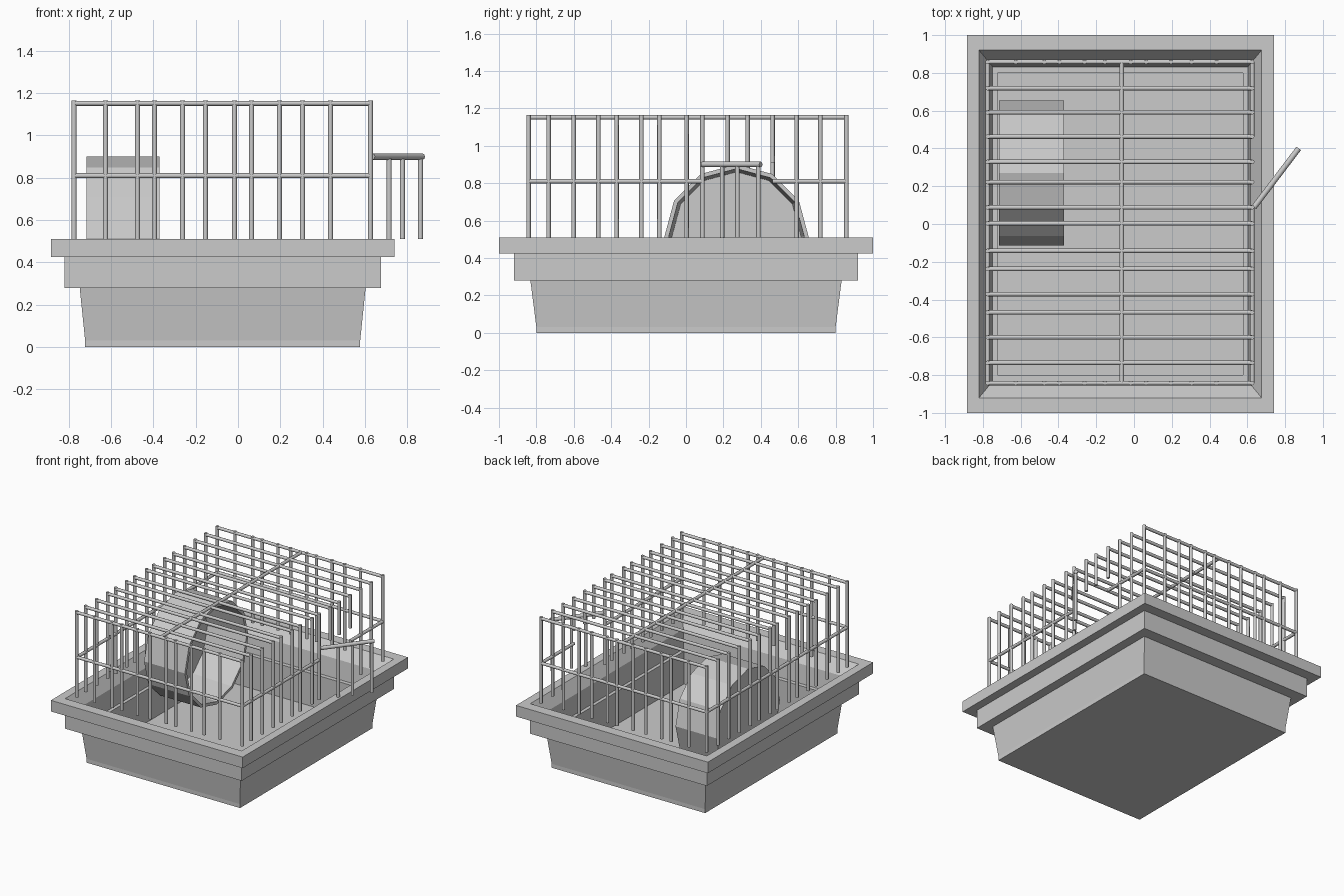
import bpy, bmesh, math
from mathutils import Vector

if "Cube" in bpy.data.objects:
    bpy.data.objects.remove(bpy.data.objects["Cube"])

R = 0.012          # wire radius
LOW, TOP, MID = 0.505, 1.165, 0.81
X0, X1 = -0.775, 0.626
Y0, Y1 = -0.842, 0.858


def finish(bm, name):
    bmesh.ops.recalc_face_normals(bm, faces=bm.faces)
    me = bpy.data.meshes.new(name)
    bm.to_mesh(me)
    bm.free()
    ob = bpy.data.objects.new(name, me)
    bpy.context.collection.objects.link(ob)
    return ob


def loft(name, rings, caps):
    """Join closed rings of points; cap the first and last if asked."""
    bm = bmesh.new()
    loops = [[bm.verts.new(p) for p in ring] for ring in rings]
    for a, b in zip(loops, loops[1:]):
        n = len(a)
        for i in range(n):
            bm.faces.new((a[i], a[(i + 1) % n], b[(i + 1) % n], b[i]))
    if caps:
        bm.faces.new(loops[0])
        bm.faces.new(loops[-1])
    return finish(bm, name)


def wires(name, segments, radius=R):
    """One object made of straight round rods."""
    bm = bmesh.new()
    for a, b in segments:
        a, b = Vector(a), Vector(b)
        d = b - a
        mat = d.to_track_quat('Z', 'Y').to_matrix().to_4x4()
        mat.translation = (a + b) / 2
        bmesh.ops.create_cone(bm, cap_ends=True, segments=8, radius1=radius,
                              radius2=radius, depth=d.length, matrix=mat)
    ob = finish(bm, name)
    bpy.ops.object.select_all(action='DESELECT')
    ob.select_set(True)
    bpy.context.view_layer.objects.active = ob
    bpy.ops.object.shade_smooth_by_angle(angle=math.radians(50))
    return ob


# Stepped hollow tray: half width, half depth, height from bottom outside to floor inside
CX = -0.0725
profile = [(.65, .80, 0), (.65, .80, .28), (.748, .92, .28), (.748, .92, .425),
           (.8125, 1, .425), (.8125, 1, .51), (.748, .92, .51),
           (.69, .85, .42), (.65, .80, .03)]
loft("tray", [[(CX + sx * w, sy * d, z) for sx, sy in
               ((-1, -1), (1, -1), (1, 1), (-1, 1))] for w, d, z in profile], True)

# Exercise wheel: twelve-sided drum, closed on the left, open on the right
wheel = [(-.715, .385), (-.37, .385), (-.37, .362), (-.69, .345)]
loft("exercise_wheel",
     [[(x, .27 + r * math.cos(i * math.pi / 6), .515 + r * math.sin(i * math.pi / 6))
       for i in range(12)] for x, r in wheel], True)

# Front and back bars
xs = [X0, -.626, -.475, -.395, -.262, -.154, -.017, .064, .196, .305, .437, X1]
for name, y in (("front_bars", Y0), ("back_bars", Y1)):
    wires(name, [((x, y, LOW), (x, y, TOP)) for x in xs])

# Side bars and roof bars; the right side is cut short above the doorway
ys = [-.735, -.60, -.468, -.371, -.238, -.142, .003, .088,
      .222, .329, .463, .591, .719]
cut = (.222, .329, .463)
wires("left_bars", [((X0, y, LOW), (X0, y, TOP)) for y in ys])
wires("right_bars", [((X1, y, .91 if y in cut else LOW), (X1, y, TOP)) for y in ys])
wires("roof_bars", [((X0, y, 1.152), (X1, y, 1.152)) for y in [Y0] + ys + [Y1]])
wires("roof_spine", [((-.065, Y0, 1.152), (-.065, Y1, 1.152))])

# Middle rail, broken at the doorway
wires("middle_rail", [((X0, Y0, MID), (X1, Y0, MID)), ((X0, Y1, MID), (X1, Y1, MID)),
                      ((X0, Y0, MID), (X0, Y1, MID)),
                      ((X1, Y0, MID), (X1, .088, MID)), ((X1, .463, MID), (X1, Y1, MID))])

# Open door swung outwards
hinge, tip = Vector((.635, .088, .9)), Vector((.872, .40, .9))
wires("door_rod", [(hinge, tip)], .015)
bars = [hinge.lerp(tip, t) for t in (.335, .60, .96)]
wires("door_bars", [((p.x, p.y, .51), p) for p in bars])
